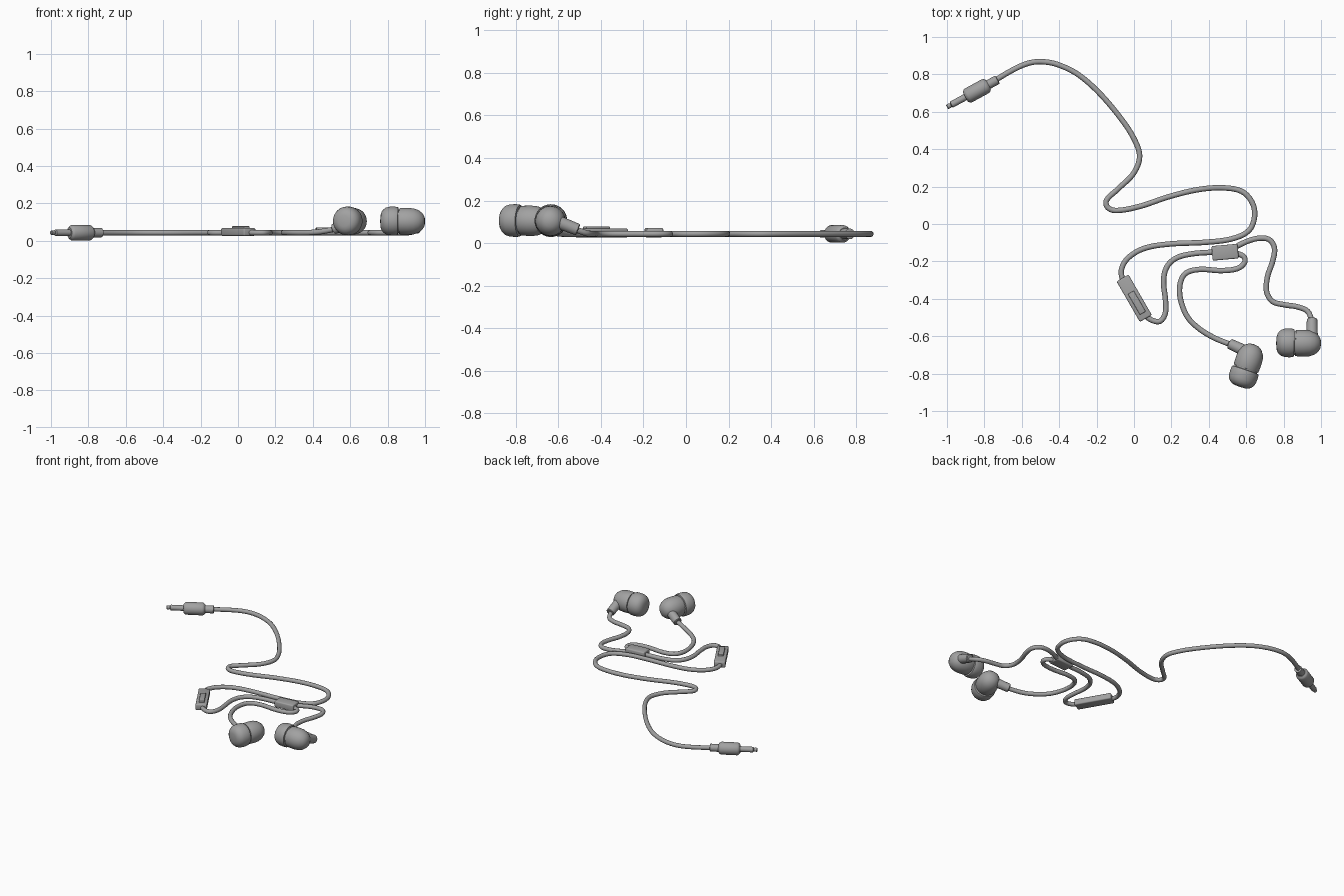
import bpy, bmesh, math
from mathutils import Vector, Matrix

if "Cube" in bpy.data.objects:
    bpy.data.objects.remove(bpy.data.objects["Cube"])

Z = 0.043  # height of the cable centre line
grey = bpy.data.materials.new("dark_grey")
grey.diffuse_color = (0.36, 0.36, 0.36, 1)
grey.use_nodes = True
grey.node_tree.nodes["Principled BSDF"].inputs["Base Color"].default_value = grey.diffuse_color


def finish(bm, name, angle=35):
    me = bpy.data.meshes.new(name)
    bmesh.ops.recalc_face_normals(bm, faces=bm.faces)
    bm.to_mesh(me)
    bm.free()
    me.materials.append(grey)
    ob = bpy.data.objects.new(name, me)
    bpy.context.collection.objects.link(ob)
    bpy.ops.object.select_all(action='DESELECT')
    ob.select_set(True)
    bpy.context.view_layer.objects.active = ob
    bpy.ops.object.shade_smooth_by_angle(angle=math.radians(angle))
    return ob


def lathe(name, start, end, profile, n=40):
    """Revolve (distance, radius) pairs about the axis from start towards end."""
    start, end = Vector(start), Vector(end)
    rot = (end - start).to_track_quat('Z', 'Y').to_matrix().to_4x4()
    bm = bmesh.new()
    vs = [bm.verts.new((r, 0, d)) for d, r in profile]
    es = [bm.edges.new(p) for p in zip(vs, vs[1:])]
    bmesh.ops.spin(bm, geom=vs + es, cent=(0, 0, 0), axis=(0, 0, 1),
                   angle=2 * math.pi, steps=n, use_duplicate=False)
    bmesh.ops.remove_doubles(bm, verts=bm.verts, dist=1e-5)
    bm.transform(Matrix.Translation(start) @ rot)
    return finish(bm, name)


def block(name, centre, size, angle, bevel):
    bm = bmesh.new()
    bmesh.ops.create_cube(bm, size=1)
    bm.transform(Matrix.Diagonal((*size, 1)))
    bmesh.ops.bevel(bm, geom=bm.edges[:], offset=bevel, segments=3,
                    profile=0.5, affect='EDGES')
    bm.transform(Matrix.Translation(centre) @ Matrix.Rotation(math.radians(angle), 4, 'Z'))
    return finish(bm, name)


def cable(name, pts, end_rise=(0, 0)):
    """Smooth round cord through flat points; the last two can be raised."""
    co = [Vector((x, y, Z)) for x, y in pts]
    co[-2].z += end_rise[0]
    co[-1].z += end_rise[1]
    cu = bpy.data.curves.new(name, 'CURVE')
    cu.dimensions = '3D'
    cu.bevel_depth = 0.0145
    cu.bevel_resolution = 4
    cu.resolution_u = 10
    cu.use_fill_caps = True
    cu.materials.append(grey)
    sp = cu.splines.new('BEZIER')
    sp.bezier_points.add(len(co) - 1)
    for i, bp in enumerate(sp.bezier_points):
        a, b, c = co[max(i - 1, 0)], co[i], co[min(i + 1, len(co) - 1)]
        t = (c - a).normalized()
        bp.handle_left_type = bp.handle_right_type = 'FREE'
        bp.co = b
        bp.handle_left = b - t * (b - a).length / 3
        bp.handle_right = b + t * (c - b).length / 3
    ob = bpy.data.objects.new(name, cu)
    bpy.context.collection.objects.link(ob)
    return ob


# Cables
cable("main_cable", [
    (-.76, .757), (-.655, .82), (-.57, .858), (-.5, .868), (-.41, .853), (-.3, .8),
    (-.185, .7), (-.067, .56), (.003, .45), (.03, .36), (-.003, .27), (-.088, .185),
    (-.147, .126), (-.14, .088), (-.093, .072), (.03, .094), (.19, .147), (.35, .185),
    (.484, .193), (.58, .172), (.634, .11), (.644, .035), (.612, -.037), (.52, -.08),
    (.377, -.098), (.19, -.107), (.056, -.13), (-.03, -.18), (-.067, -.243), (-.06, -.31)])
cable("remote_to_splitter_cable", [
    (.045, -.48), (.1, -.516), (.142, -.518), (.168, -.473), (.168, -.404),
    (.158, -.307), (.174, -.233), (.222, -.184), (.307, -.16), (.43, -.15)])
cable("right_earbud_cable", [
    (.532, -.128), (.607, -.092), (.671, -.076), (.725, -.085), (.751, -.131),
    (.741, -.2), (.714, -.281), (.709, -.361), (.741, -.414), (.805, -.432),
    (.874, -.443), (.928, -.467), (.952, -.52)], (.003, .02))
cable("left_earbud_cable", [
    (.532, -.152), (.586, -.174), (.591, -.206), (.553, -.238), (.468, -.249),
    (.35, -.243), (.275, -.265), (.246, -.324), (.249, -.404), (.286, -.497),
    (.35, -.561), (.43, -.609), (.525, -.648)], (.004, .02))

# Jack plug: metal pin, grip and strain relief
lathe("jack_plug", (-1, .625, Z), (-.73, .772, Z), [
    (0, 0), (0, .01), (.004, .013), (.018, .013), (.023, .01), (.028, .018),
    (.112, .018), (.112, .028), (.12, .037), (.128, .0415), (.235, .0415),
    (.244, .037), (.252, .028), (.252, .025), (.306, .025), (.308, .02), (.308, 0)])

# In-line remote with raised button, and cable splitter
block("remote", (.001, -.397, .047), (.25, .074, .042), -60, .008)
block("remote_button", (.015, -.421, .067), (.128, .036, .022), -60, .004)
block("cable_splitter", (.487, -.151, .049), (.14, .078, .044), 5, .008)

# Earbuds: soft tip, housing and angled strain relief
tip = [(0, 0), (.002, .03), (.006, .046), (.015, .06), (.028, .07), (.045, .0755),
       (.07, .077), (.088, .076), (.095, .073), (.097, .066), (.097, 0)]
housing = [(.095, 0), (.095, .063), (.103, .063), (.103, .068), (.107, .07), (.15, .0715),
           (.18, .069), (.205, .06), (.225, .045), (.237, .026), (.241, 0)]
relief = [(0, 0), (0, .023), (.004, .028), (.1, .031), (.1, 0)]
buds = {"right": ((.76, -.634, .107), (1, -.64, .102), (.952, -.507, .062), (.952, -.6, .098)),
        "left": ((.565, -.871, .107), (.643, -.644, .103), (.511, -.64, .062), (.61, -.686, .1))}
for side, (tip_end, back, r0, r1) in buds.items():
    lathe(side + "_ear_tip", tip_end, back, tip)
    lathe(side + "_earbud_housing", tip_end, back, housing)
    lathe(side + "_earbud_strain_relief", r0, r1, relief, 24)
